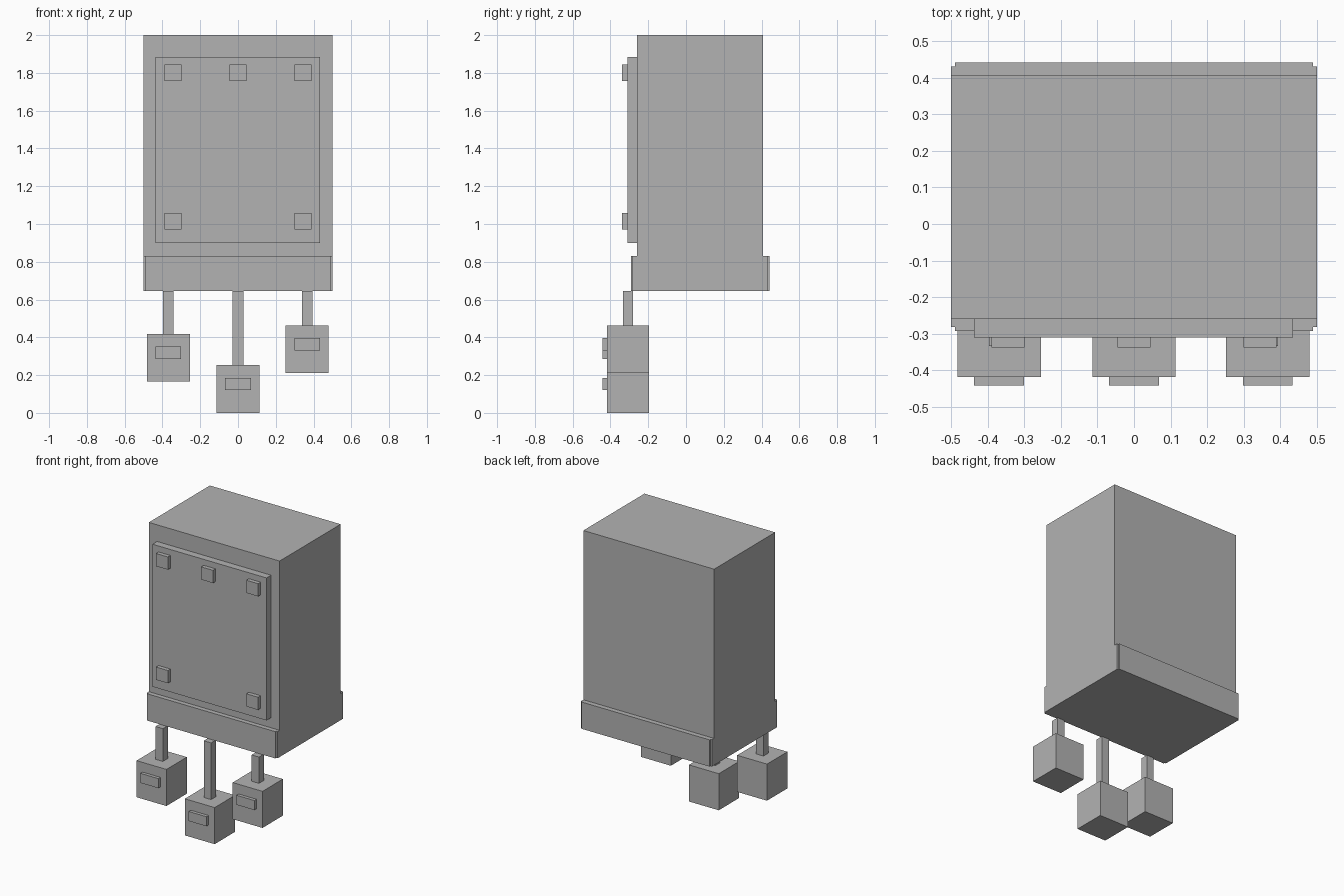
import bpy, bmesh

if "Cube" in bpy.data.objects:
    bpy.data.objects.remove(bpy.data.objects["Cube"])

grey = bpy.data.materials.new("plain_grey")
grey.diffuse_color = (0.45, 0.45, 0.45, 1)
grey.use_nodes = True
grey.node_tree.nodes["Principled BSDF"].inputs["Base Color"].default_value = grey.diffuse_color


def add_boxes(name, *boxes):
    """One flat-faced object from (x0, x1, y0, y1, z0, z1) boxes."""
    bm = bmesh.new()
    for x0, x1, y0, y1, z0, z1 in boxes:
        for v in bmesh.ops.create_cube(bm, size=1)["verts"]:
            v.co = (x0 if v.co.x < 0 else x1,
                    y0 if v.co.y < 0 else y1,
                    z0 if v.co.z < 0 else z1)
    mesh = bpy.data.meshes.new(name)
    bm.to_mesh(mesh)
    bm.free()
    mesh.materials.append(grey)
    obj = bpy.data.objects.new(name, mesh)
    bpy.context.collection.objects.link(obj)
    return obj


# Cabinet, and a base band with small notches at its corners
add_boxes("cabinet", (-0.5, 0.5, -0.26, 0.407, 0.83, 2.0))
add_boxes("base_band",
          (-0.49, 0.49, -0.292, 0.441, 0.645, 0.83),
          (-0.5, 0.5, -0.282, 0.431, 0.645, 0.83))

# Front panel with five square studs
add_boxes("front_panel", (-0.437, 0.435, -0.31, -0.26, 0.90, 1.885))
for x, z in [(-0.345, 1.80), (0, 1.80), (0.345, 1.80), (-0.345, 1.015), (0.345, 1.015)]:
    add_boxes("panel_stud", (x - 0.045, x + 0.045, -0.338, -0.31, z - 0.044, z + 0.044))

# Hanging blocks: stem, block and front plate
for side, x, z in [("left", -0.369, 0.165), ("middle", 0.0, 0.0), ("right", 0.366, 0.21)]:
    add_boxes(side + "_stem", (x - 0.028, x + 0.028, -0.334, -0.28, z + 0.253, 0.645))
    add_boxes(side + "_block", (x - 0.114, x + 0.114, -0.418, -0.195, z, z + 0.253))
    add_boxes(side + "_block_plate", (x - 0.068, x + 0.068, -0.441, -0.418, z + 0.12, z + 0.186))
